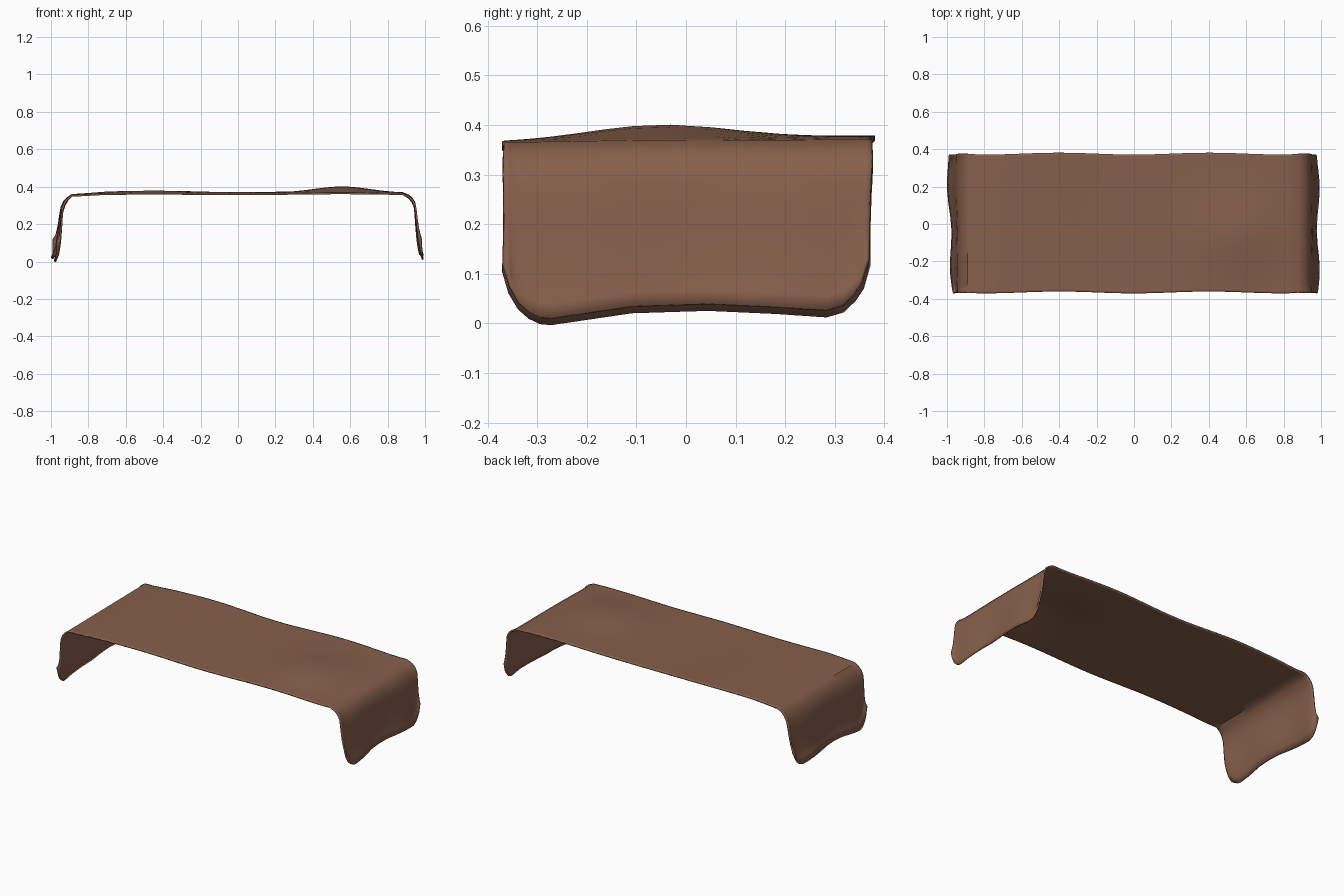
import bpy, bmesh, math

if "Cube" in bpy.data.objects:
    bpy.data.objects.remove(bpy.data.objects["Cube"])

HALF_W = 0.371
Z_TOP = 0.37


def lerp_table(table, x):
    for (a, fa), (b, fb) in zip(table, table[1:]):
        if x <= b:
            return fa + (fb - fa) * (x - a) / (b - a)
    return table[-1][1]


# hem height of the hanging ends across the width, with rounded corners
HEM = [(-1, .12), (-.97, .075), (-.925, .043), (-.87, .024), (-.81, .013), (-.75, .011), (-.6, .019),
       (-.3, .035), (.12, .04), (.5, .034), (.78, .027), (.87, .037), (.93, .06), (.97, .085), (1, .13)]

# bend of each end: x and height
RIGHT = [(.88, .369), (.915, .348), (.935, .325), (.951, .285), (.956, .24), (.962, .17), (.97, .10), (.978, .055), (.985, .025)]
LEFT = [(.89, .359), (.915, .335), (.932, .308), (.946, .265), (.951, .22), (.957, .15), (.963, .09), (.971, .045), (.985, .012)]


def top_height(x, y):
    bump = .030 * math.exp(-((x - .56) / .2) ** 2 - ((y + .06) / .2) ** 2)
    ripple = .006 * math.cos(2 * math.pi * (x + .45) / .95) * (.4 + .8 * y)
    tilt = .012 * y
    edge = -.010 * max(0, (abs(x) - .7) / .19) if x < 0 else 0
    return Z_TOP + bump + ripple + tilt + edge


def flap_point(side, x0, z0, zend, v):
    y = v * HALF_W
    sgn = 1 if side is RIGHT else -1
    hem = lerp_table(HEM, v) - (.011 if sgn < 0 else 0)
    start = side[0][1]
    t = (start - z0) / (start - zend)
    top = top_height(sgn * side[0][0], y)
    z = top + (hem - top) * t
    wave = -.008 * math.cos(2 * math.pi * (y + .03) / .44)
    lean = .0 if sgn > 0 else .036 * y
    out = x0 + (wave + lean) * t
    return (sgn * out, y * (1 - .02 * t * t) + .004 * (1 - t), z)


# runner cloth: a rippled top with two draped ends
cols = [p[0] for p in HEM]
cols = sorted(cols + [-.45, -.1, .3, .64])
bm = bmesh.new()
rows = []
for x0, z0 in reversed(LEFT):
    rows.append([bm.verts.new(flap_point(LEFT, x0, z0, LEFT[-1][1], v)) for v in cols])
N = 30
for i in range(1, N):
    x = -.89 + 1.77 * i / N
    shift = .005 * (1 - math.cos(2 * math.pi * x / .8))
    rows.append([bm.verts.new((x, v * HALF_W + shift, top_height(x, v * HALF_W))) for v in cols])
for x0, z0 in RIGHT:
    rows.append([bm.verts.new(flap_point(RIGHT, x0, z0, RIGHT[-1][1], v)) for v in cols])
for ra, rb in zip(rows, rows[1:]):
    for j in range(len(cols) - 1):
        bm.faces.new((ra[j], rb[j], rb[j + 1], ra[j + 1]))

mesh = bpy.data.meshes.new("draped_cloth")
bm.to_mesh(mesh)
bm.free()
cloth = bpy.data.objects.new("draped_cloth", mesh)
bpy.context.collection.objects.link(cloth)

# cloth thickness
solid = cloth.modifiers.new("thickness", 'SOLIDIFY')
solid.thickness = .009
solid.offset = -1

# brown fabric
mat = bpy.data.materials.new("brown_fabric")
mat.diffuse_color = (.24, .115, .07, 1)
mat.use_nodes = True
mat.node_tree.nodes["Principled BSDF"].inputs["Base Color"].default_value = mat.diffuse_color
mesh.materials.append(mat)

bpy.context.view_layer.objects.active = cloth
cloth.select_set(True)
bpy.ops.object.shade_smooth_by_angle(angle=math.radians(40))
